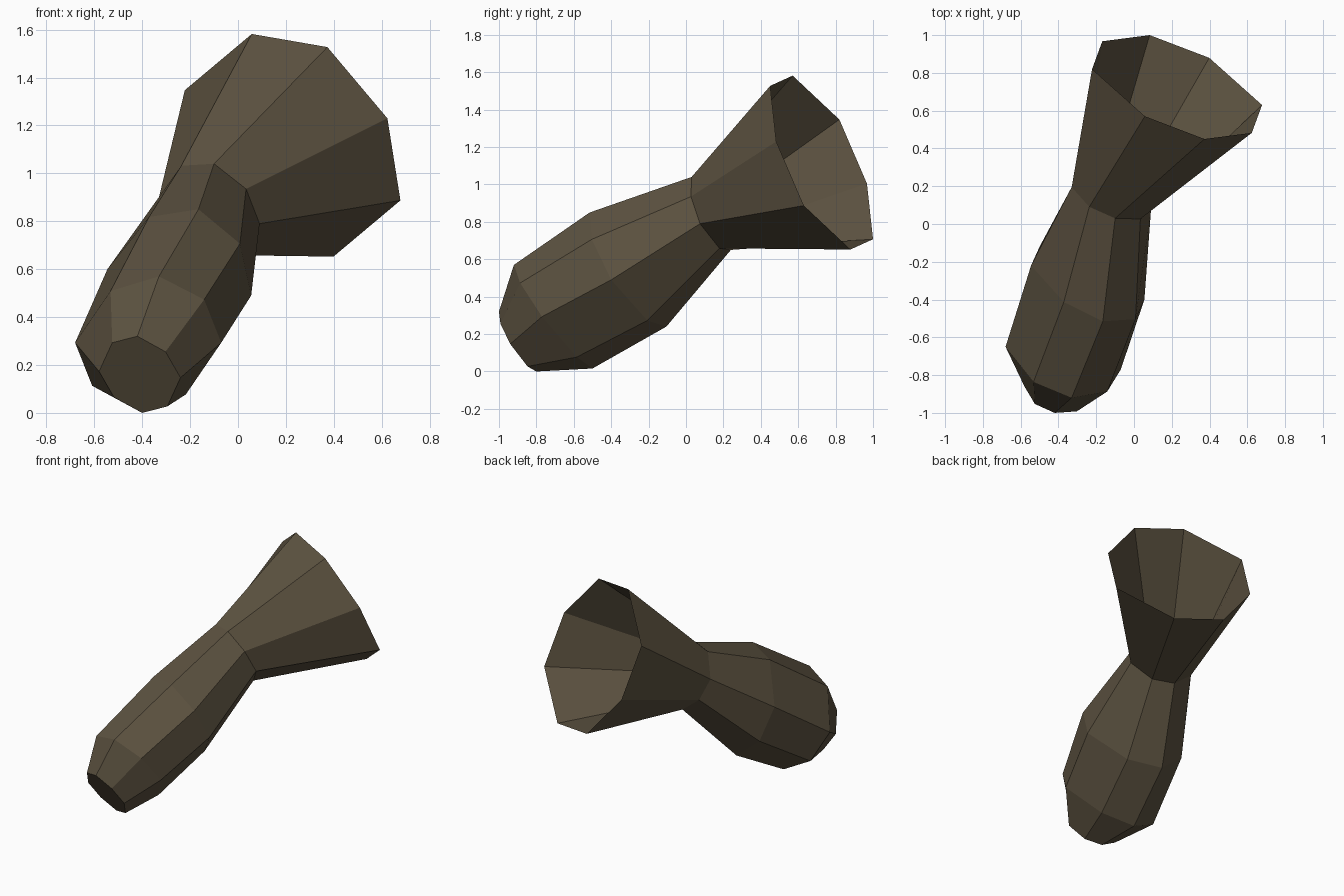
import bpy
import bmesh
from mathutils import Vector

if "Cube" in bpy.data.objects:
    bpy.data.objects.remove(bpy.data.objects["Cube"])

# Half of the eight-sided cross-section; the other half is its point mirror
half = [(1, 0), (0.63, 0.78), (0, 1), (-0.67, 0.65)]
section = half + [(-a, -b) for a, b in half]

# Rings from closed tip to open mouth: centre, side axis, up axis
rings = [
    ((-0.41, -0.90, 0.16), (-0.17, 0.04, 0.013), (-0.01, -0.10, 0.16)),     # tip
    ((-0.375, -0.71, 0.293), (-0.305, 0.06, 0.0), (0.045, -0.21, 0.277)),   # lower bulge
    ((-0.245, -0.31, 0.545), (-0.30, 0.09, 0.055), (0.08, -0.205, 0.305)),  # upper bulge
    ((-0.12, 0.135, 0.845), (-0.21, 0.06, 0.055), (0.02, -0.105, 0.195)),   # neck
    ((0.228, 0.725, 1.117), (-0.45, 0.095, 0.23), (0.145, -0.275, 0.41)),   # mouth
]

mat = bpy.data.materials.new("dark_olive_brown")
mat.diffuse_color = (0.108, 0.085, 0.052, 1)
mat.use_nodes = True
mat.node_tree.nodes["Principled BSDF"].inputs["Base Color"].default_value = mat.diffuse_color

# Flared horn body: open at the mouth, capped at the tip
bm = bmesh.new()
loops = []
for centre, side, up in rings:
    c, u, v = Vector(centre), Vector(side), Vector(up)
    loops.append([bm.verts.new(c + u * a + v * b) for a, b in section])

n = len(section)
for near, far in zip(loops, loops[1:]):
    for j in range(n):
        k = (j + 1) % n
        bm.faces.new((near[j], near[k], far[k], far[j]))
bm.faces.new(loops[0][::-1])

mesh = bpy.data.meshes.new("flared_horn")
bm.to_mesh(mesh)
bm.free()
mesh.materials.append(mat)
horn = bpy.data.objects.new("flared_horn", mesh)
bpy.context.collection.objects.link(horn)
